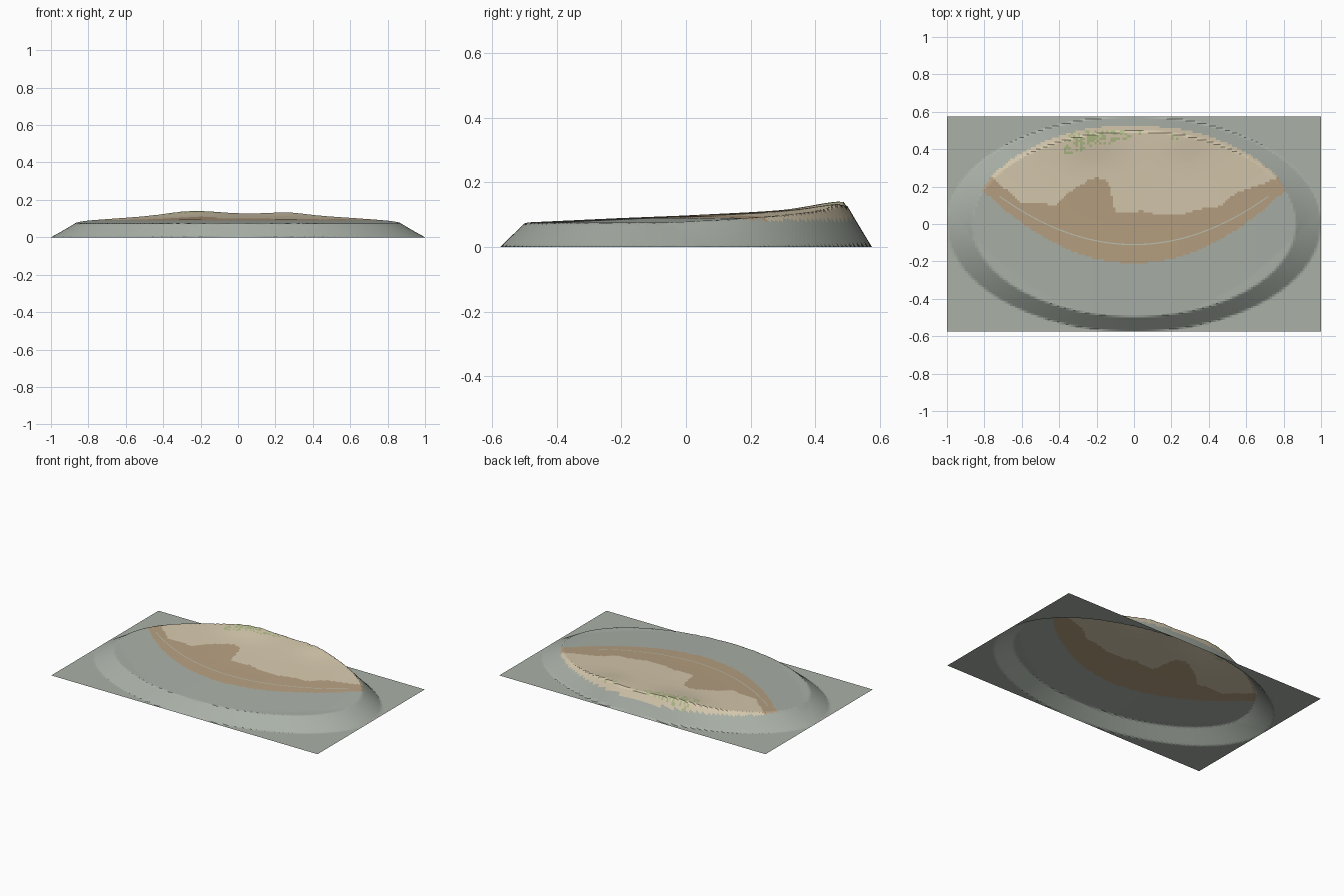
import bpy, bmesh, math, random

if "Cube" in bpy.data.objects:
    bpy.data.objects.remove(bpy.data.objects["Cube"])
random.seed(4)

HX, HY = 1.0, 0.575
NX, NY = 160, 92


def lerp_table(t, pts):
    if t <= pts[0][0]:
        return pts[0][1]
    for (a, za), (b, zb) in zip(pts, pts[1:]):
        if t <= b:
            return za + (zb - za) * (t - a) / (b - a)
    return pts[-1][1]


def shore(x):
    return -0.21 + 0.6 * x * x


def bump(x, y, cx, cy, sx, sy, h):
    return h * math.exp(-((x - cx) / sx) ** 2 - ((y - cy) / sy) ** 2)


BEACH = [(-0.3, 0.075), (0, 0.089), (0.2, 0.097), (0.4, 0.107), (0.5, 0.113), (0.7, 0.126)]
WET = [(-0.78, 0.27), (-0.6, 0.11), (-0.42, 0.105), (-0.35, 0.17), (-0.25, 0.23),
       (-0.2, 0.25), (-0.14, 0.23), (-0.12, 0.15), (-0.1, 0.06), (0.05, 0.07), (0.1, 0.055),
       (0.25, 0.05), (0.35, 0.08), (0.45, 0.09), (0.55, 0.17), (0.7, 0.22), (0.8, 0.26)]


def height(x, y):
    # sloping plateau with dunes, cut off by an elliptical bank
    z = lerp_table(y - shore(x), BEACH)
    z += bump(x, y, -0.25, 0.48, 0.18, 0.13, 0.018)
    z += bump(x, y, 0.27, 0.48, 0.13, 0.11, 0.011)
    r = math.hypot(x / HX, y / HY)
    return z * max(0.0, min(1.0, (1 - r) / 0.135))


def material(name, rgb):
    m = bpy.data.materials.new(name)
    m.diffuse_color = (*rgb, 1)
    m.use_nodes = True
    m.node_tree.nodes["Principled BSDF"].inputs["Base Color"].default_value = m.diffuse_color
    return m


WATER, WETSAND, SAND, GRASS = range(4)
mats = [material("sea_grey", (0.40, 0.44, 0.39)), material("wet_sand", (0.47, 0.35, 0.22)),
        material("dry_sand", (0.67, 0.58, 0.42)), material("dune_grass", (0.42, 0.50, 0.24))]


def zone(x, y, z):
    if y < shore(x) or z < 0.084:
        return WATER
    if y < lerp_table(x, WET):
        return WETSAND
    left = -0.38 < x < 0.05 and 0.38 + 0.25 * max(0, x + 0.33) < y < 0.5
    right = 0.2 < x < 0.28 and 0.45 < y < 0.49
    if (left or right) and random.random() < 0.4:
        return GRASS
    return SAND


def make_object(name, bm, materials):
    me = bpy.data.meshes.new(name)
    bm.to_mesh(me)
    bm.free()
    for m in materials:
        me.materials.append(m)
    ob = bpy.data.objects.new(name, me)
    bpy.context.collection.objects.link(ob)
    return ob


# terrain sheet: flat rim, bank, sea floor, beach and dunes
bm = bmesh.new()
bmesh.ops.create_grid(bm, x_segments=NX, y_segments=NY, size=1)
for v in bm.verts:
    v.co.y *= HY
    v.co.z = height(v.co.x, v.co.y)
for f in bm.faces:
    c = f.calc_center_median()
    f.material_index = zone(c.x, c.y, c.z)
make_object("beach_terrain", bm, mats)

# thin foam line along the shore
bm = bmesh.new()
prev = None
for i in range(81):
    x = -0.72 + 1.44 * i / 80
    y = -0.11 + 0.5 * x * x
    pair = [bm.verts.new((x, y + s, height(x, y + s) + 0.001)) for s in (-0.003, 0.003)]
    if prev:
        bm.faces.new((prev[0], pair[0], pair[1], prev[1]))
    prev = pair
make_object("foam_line", bm, [material("foam", (0.50, 0.55, 0.45))])
